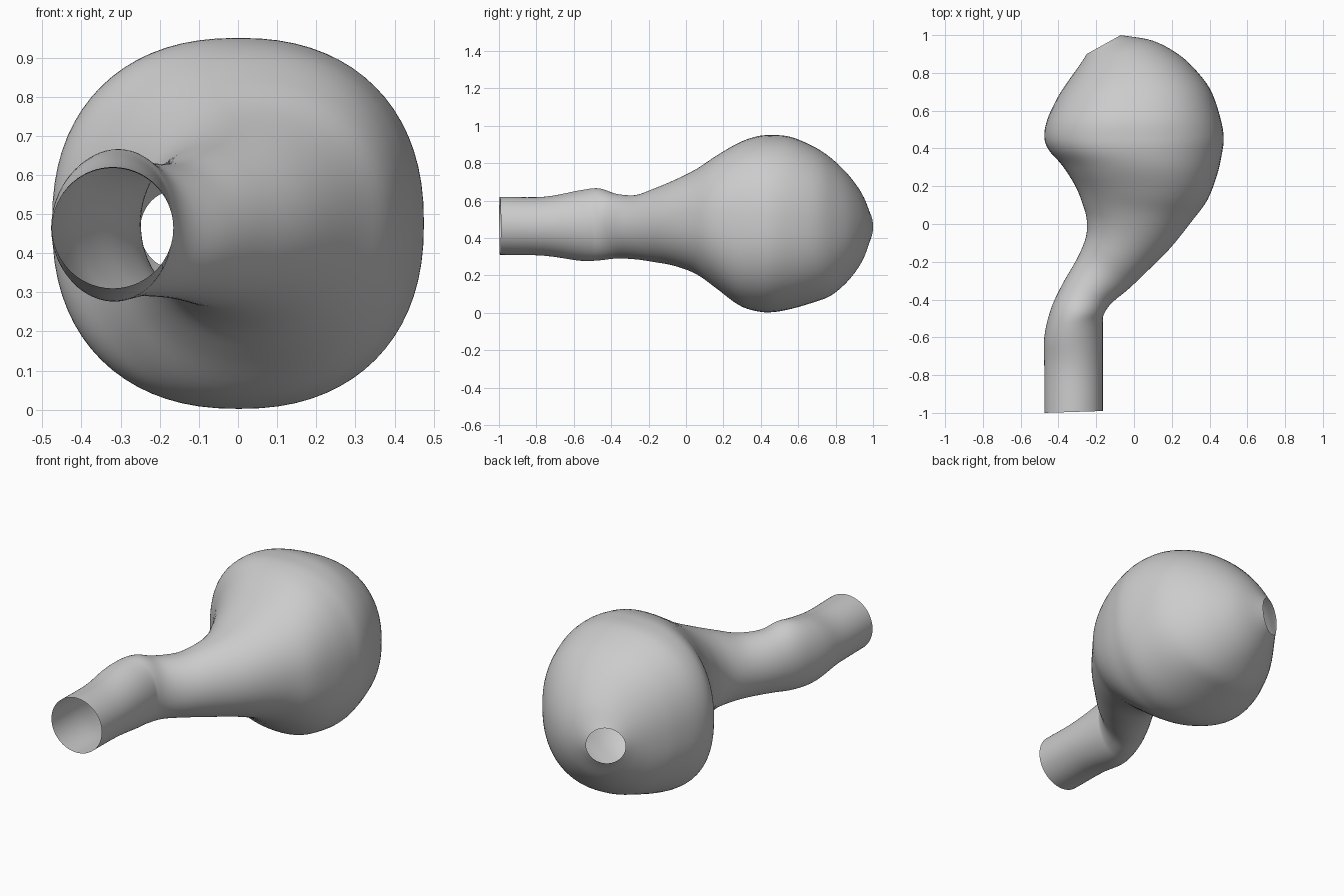
import bpy, bmesh, math
from mathutils import Vector

cube = bpy.data.objects.get("Cube")
if cube:
    bpy.data.objects.remove(cube, do_unlink=True)

SIDES = 72
STEPS = 5

# Stations along the vessel: left x, left y, right x, right y, bottom z, top z
stations = [
    (-.475, -1, -.165, -.99, .31, .62),
    (-.475, -.76, -.165, -.76, .305, .62),
    (-.475, -.6, -.165, -.53, .278, .655),
    (-.44, -.45, -.16, -.48, .28, .665),
    (-.38, -.32, -.12, -.42, .29, .635),
    (-.3, -.18, -.03, -.345, .285, .63),
    (-.255, -.07, .07, -.25, .27, .665),
    (-.25, .02, .19, -.13, .25, .71),
    (-.27, .1, .31, .02, .205, .77),
    (-.31, .2, .39, .13, .13, .84),
    (-.38, .31, .44, .26, .04, .91),
    (-.45, .39, .465, .37, .008, .943),
    (-.475, .46, .475, .46, .003, .95),
    (-.46, .55, .455, .57, .02, .94),
    (-.41, .66, .41, .7, .055, .89),
    (-.36, .74, .34, .8, .09, .83),
    (-.31, .81, .24, .895, .16, .75),
    (-.275, .86, .1, .97, .25, .66),
    (-.25, .9, -.07, 1, .36, .56),
]


def smooth_between(a, b, c, d, t):
    """Catmull-Rom blend from b to c."""
    return (b * 2 + (c - a) * t + (a * 2 - b * 5 + c * 4 - d) * t ** 2
            + (b * 3 - a - c * 3 + d) * t ** 3) / 2


def refine(rows):
    rows = [Vector(r) for r in rows]
    rows = [rows[0] * 2 - rows[1]] + rows + [rows[-1] * 2 - rows[-2]]
    fine = []
    for i in range(1, len(rows) - 2):
        fine += [smooth_between(*rows[i - 1:i + 3], k / STEPS) for k in range(STEPS)]
    return fine + [rows[-2]]


def section(row):
    """Slightly squared oval spanning the left and right edge points."""
    lx, ly, rx, ry, low, high = row
    left, right = Vector((lx, ly, 0)), Vector((rx, ry, 0))
    middle, across = (left + right) / 2, (right - left) / 2
    # wide sections are a little squarer than the round tube
    power = 1 - .12 * min(1, max(0, (high - low - .4) / .4))
    points = []
    for k in range(SIDES):
        a = math.tau * k / SIDES
        c = math.copysign(abs(math.cos(a)) ** power, math.cos(a))
        s = math.copysign(abs(math.sin(a)) ** power, math.sin(a))
        p = middle + across * c
        p.z = (low + high) / 2 + s * (high - low) / 2
        points.append(p)
    return points


# Open-ended vessel wall
bm = bmesh.new()
rings = [[bm.verts.new(p) for p in section(r)] for r in refine(stations)]
for a, b in zip(rings, rings[1:]):
    for k in range(SIDES):
        n = (k + 1) % SIDES
        bm.faces.new((a[k], a[n], b[n], b[k]))
bmesh.ops.recalc_face_normals(bm, faces=bm.faces)
middle_face = max(bm.faces, key=lambda f: f.calc_center_median().z)
if middle_face.normal.z < 0:
    bmesh.ops.reverse_faces(bm, faces=bm.faces)
mesh = bpy.data.meshes.new("vessel_wall")
bm.to_mesh(mesh)
bm.free()
vessel = bpy.data.objects.new("vessel_wall", mesh)
bpy.context.collection.objects.link(vessel)

# Plain grey
grey = bpy.data.materials.new("light grey")
grey.use_nodes = True
colour = (.6, .6, .6, 1)
grey.diffuse_color = colour
grey.node_tree.nodes["Principled BSDF"].inputs["Base Color"].default_value = colour
mesh.materials.append(grey)

bpy.ops.object.select_all(action="DESELECT")
vessel.select_set(True)
bpy.context.view_layer.objects.active = vessel
bpy.ops.object.shade_smooth_by_angle(angle=math.radians(40))
